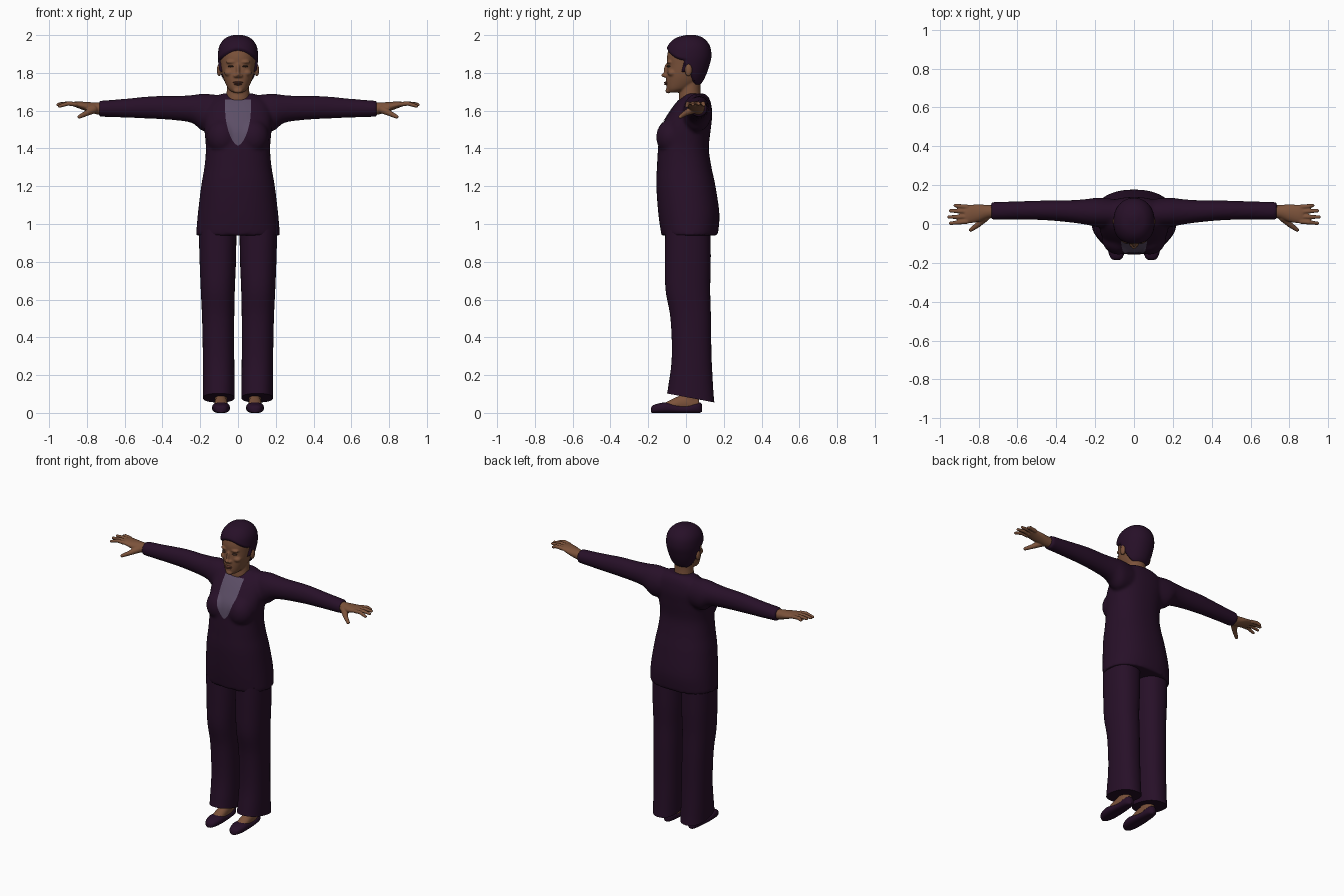
import bpy, bmesh, math
from mathutils import Matrix, Vector

if "Cube" in bpy.data.objects:
    bpy.data.objects.remove(bpy.data.objects["Cube"])


def material(name, rgb):
    m = bpy.data.materials.new(name)
    m.use_nodes = True
    m.diffuse_color = (*rgb, 1)
    m.node_tree.nodes["Principled BSDF"].inputs["Base Color"].default_value = (*rgb, 1)
    return m


PLUM = material("dark_plum", (.02, .005, .021))
SKIN = material("brown_skin", (.2, .085, .043))
SHIRT = material("muted_lilac", (.107, .076, .133))
LIPS = material("dark_lips", (.13, .045, .03))
EYES = material("dark_eyes", (.05, .025, .018))


def catmull(a, b, c, d, t):
    return [.5 * (2*q + (r-p)*t + (2*p-5*q+4*r-s)*t*t + (3*q-p-3*r+s)*t**3)
            for p, q, r, s in zip(a, b, c, d)]


def smooth_rows(rows, sub):
    """Insert smooth in-between sections."""
    out = []
    for i in range(len(rows) - 1):
        ctrl = [rows[max(0, min(len(rows) - 1, i + k))] for k in (-1, 0, 1, 2)]
        out += [catmull(*ctrl, s / sub) for s in range(sub)]
    return out + [rows[-1]]


def loft(bm, rows, axis="z", n=40, sub=5, power=2.0, side=1):
    """Rows hold position, the two centre coordinates and the two radii."""
    place = {"x": lambda t, a, b: (t, a, b),
             "y": lambda t, a, b: (a, t, b),
             "z": lambda t, a, b: (a, b, t)}[axis]
    rings = []
    for t, ca, cb, ra, rb in smooth_rows(rows, sub):
        ring = []
        for k in range(n):
            c, s = math.cos(math.tau * k / n), math.sin(math.tau * k / n)
            x, y, z = place(t, ca + max(ra, .002) * math.copysign(abs(c) ** (2 / power), c),
                            cb + max(rb, .002) * math.copysign(abs(s) ** (2 / power), s))
            ring.append(bm.verts.new((x * side, y, z)))
        rings.append(ring)
    faces = [bm.faces.new(rings[0]), bm.faces.new(rings[-1])]
    for lo, hi in zip(rings, rings[1:]):
        for k in range(n):
            faces.append(bm.faces.new((lo[k], lo[k-1], hi[k-1], hi[k])))
    bmesh.ops.recalc_face_normals(bm, faces=faces)


def body_rows(rows):
    """Turn (height, half width, front y, back y) into loft rows."""
    return [(z, 0, (f + b) / 2, w, (b - f) / 2) for z, w, f, b in rows]


def ball(bm, centre, radii):
    bmesh.ops.create_uvsphere(bm, u_segments=24, v_segments=14, radius=1,
                              matrix=Matrix.LocRotScale(Vector(centre), None, Vector(radii)))


def tube(bm, points, radii):
    """Chain of overlapping balls, used for fingers."""
    for (p, r), (q, s) in zip(zip(points, radii), zip(points[1:], radii[1:])):
        for k in range(9):
            ball(bm, Vector(p).lerp(Vector(q), k / 8), [r + (s - r) * k / 8] * 3)


def finish(name, bm, mat, mirror=False, voxel=0, relax=4):
    me = bpy.data.meshes.new(name)
    bm.to_mesh(me)
    bm.free()
    me.shade_smooth()
    me.set_sharp_from_angle(angle=math.radians(50))
    me.materials.append(mat)
    ob = bpy.data.objects.new(name, me)
    bpy.context.scene.collection.objects.link(ob)
    if voxel:
        mod = ob.modifiers.new("blend", "REMESH")
        mod.mode = "VOXEL"
        mod.voxel_size = voxel
        mod.use_smooth_shade = True
        mod = ob.modifiers.new("relax", "SMOOTH")
        mod.iterations = relax
    if mirror:
        ob.modifiers.new("mirror", "MIRROR").use_mirror_merge = False
    return ob


# Jacket: torso, bust and sleeves blended into one surface
bm = bmesh.new()
loft(bm, body_rows([(.94, .222, -.13, .168), (1.05, .213, -.146, .177), (1.2, .195, -.157, .156),
                    (1.3, .178, -.154, .135), (1.4, .17, -.148, .121), (1.5, .178, -.137, .131),
                    (1.58, .18, -.093, .139), (1.64, .16, -.05, .132), (1.675, .115, -.016, .117),
                    (1.69, .085, 0, .1)]), n=56, power=2.3)
for side in (1, -1):
    ball(bm, (.08 * side, -.075, 1.46), (.085, .083, .095))
    loft(bm, [(.08, .055, 1.59, .07, .09), (.18, .06, 1.59, .076, .1), (.24, .062, 1.608, .067, .075),
              (.32, .065, 1.613, .058, .065), (.45, .07, 1.617, .051, .06),
              (.6, .07, 1.613, .047, .05), (.737, .067, 1.61, .046, .042)], "x", side=side)
jacket = finish("jacket", bm, PLUM, voxel=.01, relax=5)

# Shirt panel laid onto the chest
bm = bmesh.new()
rows = []
for i in range(41):
    t = i / 40
    w = max(.003, .068 * (1 - t ** 3) ** .7)
    rows.append([bm.verts.new((w * k / 8, -.3, 1.655 - .24 * t)) for k in range(-8, 9)])
for a, b in zip(rows, rows[1:]):
    for k in range(16):
        bm.faces.new((a[k], b[k], b[k + 1], a[k + 1]))
shirt = finish("shirt_panel", bm, SHIRT)
wrap = shirt.modifiers.new("lay", "SHRINKWRAP")
wrap.target = jacket
wrap.wrap_method = "PROJECT"
wrap.wrap_mode = "ABOVE_SURFACE"
wrap.use_project_y = True
wrap.offset = .004

# Trouser legs with a hem that drops towards the heel
bm = bmesh.new()
loft(bm, [(.08, .102, .025, .084, .125), (.14, .102, .026, .084, .118), (.3, .103, .03, .083, .105),
          (.5, .105, .025, .085, .107), (.65, .107, .01, .09, .118), (.8, .107, .01, .096, .121),
          (.97, .108, .01, .1, .12)], power=2.3)
for v in bm.verts:
    v.co.z -= .19 * (v.co.y - .02) * max(0, 1 - (v.co.z - .08) / .15)
finish("trouser_leg", bm, PLUM, mirror=True)

# Feet and ankles
bm = bmesh.new()
loft(bm, [(-.13, .09, .03, .03, .015), (-.08, .09, .04, .036, .03), (-.02, .09, .05, .034, .045),
          (.04, .09, .05, .03, .045), (.07, .09, .045, .022, .03)], "y", n=28)
loft(bm, [(.04, .09, .025, .03, .045), (.1, .09, .02, .032, .045), (.2, .09, .025, .034, .04)], n=28)
finish("foot", bm, SKIN, mirror=True, voxel=.006)

# Slip-on shoes: low in the middle, higher at toe and heel
bm = bmesh.new()
loft(bm, [(-.186, .09, .014, .012, .012), (-.175, .09, .02, .03, .02), (-.14, .09, .025, .043, .026),
          (-.1, .09, .027, .047, .028), (-.05, .09, .021, .043, .022), (0, .09, .019, .038, .02),
          (.045, .09, .026, .035, .026), (.072, .09, .028, .026, .028), (.084, .09, .026, .01, .02)],
     "y", n=32, power=2.6)
for v in bm.verts:
    v.co.z = max(0, v.co.z)
finish("shoe", bm, PLUM, mirror=True)

# Hands: palm, four spread fingers and a lowered thumb
bm = bmesh.new()
loft(bm, [(.7, .066, 1.61, .034, .033), (.75, .063, 1.612, .035, .031), (.8, .056, 1.621, .045, .025),
          (.85, .051, 1.632, .047, .017), (.872, .05, 1.634, .043, .012)], "x", n=28)
for start, tip, reach, drop in ((.088, .095, .92, 1.63), (.063, .068, .945, 1.636),
                                (.037, .036, .953, 1.632), (.013, .004, .945, 1.624)):
    tube(bm, [(.86, start, 1.634), (.9, (start + tip) / 2, 1.638), (reach, tip, drop)],
         (.0125, .0115, .009))
tube(bm, [(.765, .035, 1.606), (.805, -.005, 1.585), (.84, -.03, 1.568)], (.022, .0145, .0105))
finish("hand", bm, SKIN, mirror=True, voxel=.004, relax=3)

# Head, neck, ears and facial relief blended into one surface
skull = body_rows([(1.697, .03, -.094, -.04), (1.715, .051, -.102, .02), (1.75, .069, -.105, .07),
                   (1.79, .082, -.104, .094), (1.84, .091, -.1, .112), (1.89, .095, -.1, .123),
                   (1.94, .087, -.085, .115), (1.975, .059, -.048, .085), (1.99, .018, .01, .045)])
bm = bmesh.new()
loft(bm, skull, power=2.15)
loft(bm, [(1.6, 0, .035, .08, .065), (1.66, 0, .022, .064, .06), (1.72, 0, .022, .059, .054),
          (1.8, 0, .03, .058, .05)])
ball(bm, (0, -.11, 1.788), (.013, .021, .013))
ball(bm, (0, -.1, 1.815), (.011, .017, .035))
ball(bm, (0, -.094, 1.705), (.025, .015, .014))
for side in (1, -1):
    ball(bm, (.013 * side, -.104, 1.784), (.012, .014, .01))
    ball(bm, (.034 * side, -.085, 1.858), (.03, .018, .011))
    ball(bm, (.045 * side, -.072, 1.8), (.028, .026, .02))
    ball(bm, (.1 * side, .013, 1.815), (.012, .02, .034))
finish("head", bm, SKIN, voxel=.005, relax=4)

# Eyes and lips
bm = bmesh.new()
ball(bm, (.036, -.088, 1.835), (.018, .014, .0055))
finish("eye", bm, EYES, mirror=True)
bm = bmesh.new()
ball(bm, (0, -.1, 1.749), (.026, .017, .006))
ball(bm, (0, -.099, 1.74), (.022, .017, .006))
finish("lips", bm, LIPS)

# Cropped hair: a shell over the skull that sinks under the skin past the hairline
bm = bmesh.new()
loft(bm, skull, n=72, sub=8, power=2.15)
bm.normal_update()
moves = []
for v in bm.verts:
    x, y, z = v.co
    above = z - (1.918 - 6 * x * x)
    behind = y + .02 - .25 * (z - 1.82)
    nape = 1.735 if y > .045 else 1.735 + min(.07, (.045 - y) * 2.5)
    inside = min(max(above, behind), z - nape)
    moves.append((v, v.normal * max(-.02, min(.0115, inside * 1.3))))
for v, move in moves:
    v.co += move
finish("hair", bm, PLUM)
